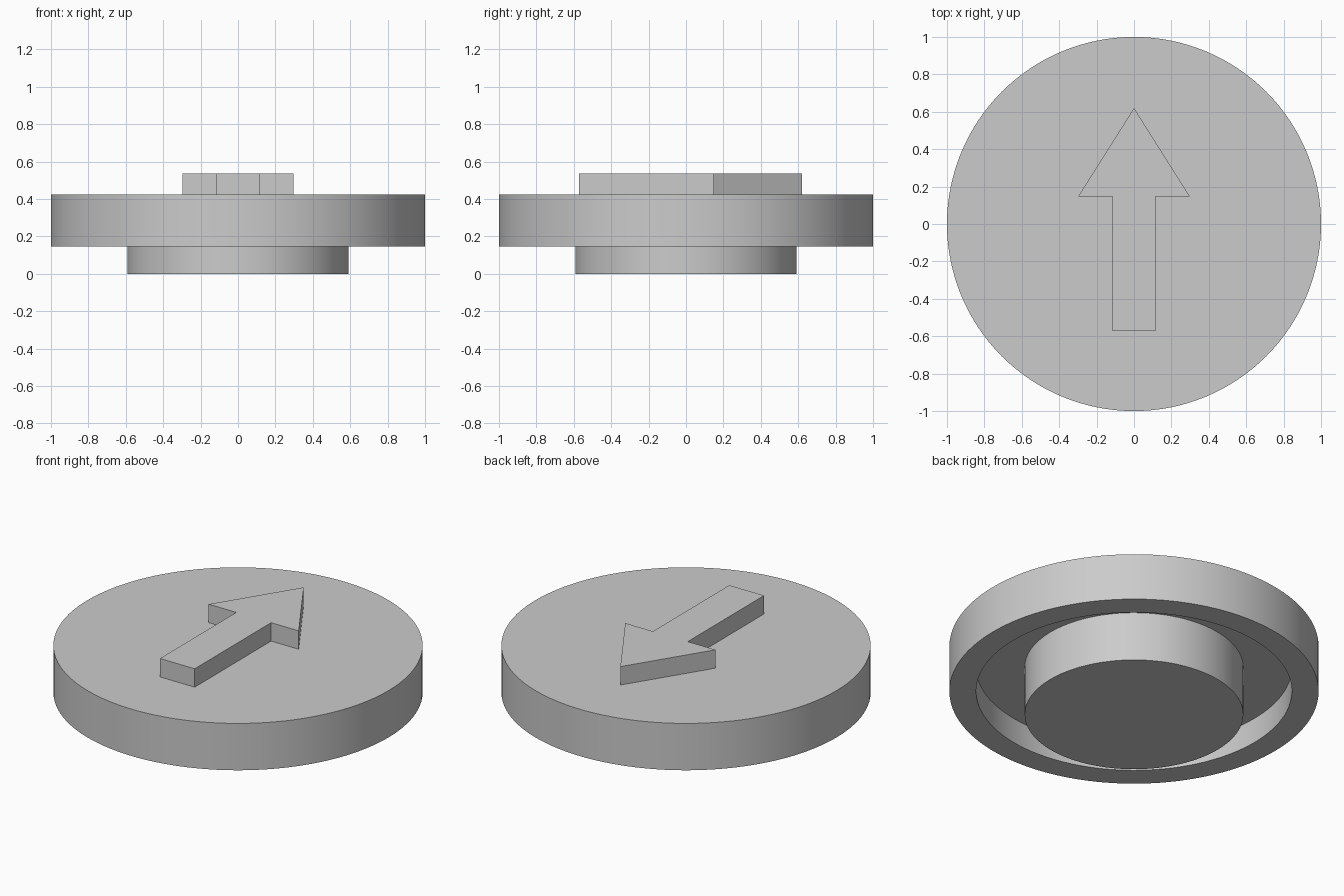
import bpy
import bmesh
import math

cube = bpy.data.objects.get("Cube")
if cube:
    bpy.data.objects.remove(cube, do_unlink=True)

SEGMENTS = 128
PEG_RADIUS, RIM_RADIUS = 0.592, 0.855
RIM_Z, CEILING_Z, DISC_Z, ARROW_Z = 0.145, 0.295, 0.425, 0.535

grey = bpy.data.materials.new("plain grey")
grey.use_nodes = True
colour = (0.6, 0.6, 0.6, 1)
grey.diffuse_color = colour
grey.node_tree.nodes["Principled BSDF"].inputs["Base Color"].default_value = colour


def add_object(name, bm):
    bmesh.ops.recalc_face_normals(bm, faces=bm.faces)
    mesh = bpy.data.meshes.new(name)
    bm.to_mesh(mesh)
    bm.free()
    mesh.materials.append(grey)
    obj = bpy.data.objects.new(name, mesh)
    bpy.context.collection.objects.link(obj)
    return obj


def lathe(name, profile):
    """Spin a radius/height profile about the z axis."""
    bm = bmesh.new()
    verts = [bm.verts.new((r, 0, z)) for r, z in profile]
    edges = [bm.edges.new(pair) for pair in zip(verts, verts[1:])]
    bmesh.ops.spin(bm, geom=verts + edges, cent=(0, 0, 0), axis=(0, 0, 1),
                   angle=math.tau, steps=SEGMENTS, use_duplicate=False)
    bmesh.ops.remove_doubles(bm, verts=bm.verts, dist=0.0001)
    obj = add_object(name, bm)
    bpy.ops.object.select_all(action="DESELECT")
    obj.select_set(True)
    bpy.context.view_layer.objects.active = obj
    bpy.ops.object.shade_smooth_by_angle(angle=math.radians(30))
    return obj


# Knob: top disc, hollow underside and central peg in one section
lathe("knob_body", [
    (0, DISC_Z), (1, DISC_Z), (1, RIM_Z), (RIM_RADIUS, RIM_Z),
    (RIM_RADIUS, CEILING_Z), (PEG_RADIUS, CEILING_Z), (PEG_RADIUS, 0), (0, 0),
])

# Raised arrow pointing to the back, from a mirrored half outline
half = [(0.115, -0.573), (0.115, 0.148), (0.298, 0.148)]
outline = half + [(0, 0.62)] + [(-x, y) for x, y in reversed(half)]
bm = bmesh.new()
base = bm.faces.new([bm.verts.new((x, y, DISC_Z)) for x, y in outline])
top = bmesh.ops.extrude_face_region(bm, geom=[base], use_keep_orig=True)["geom"]
bmesh.ops.translate(bm, vec=(0, 0, ARROW_Z - DISC_Z),
                    verts=[v for v in top if isinstance(v, bmesh.types.BMVert)])
# The underside lies on the disc, so it is left open
bmesh.ops.delete(bm, geom=[base], context="FACES_ONLY")
add_object("pointer_arrow", bm)
